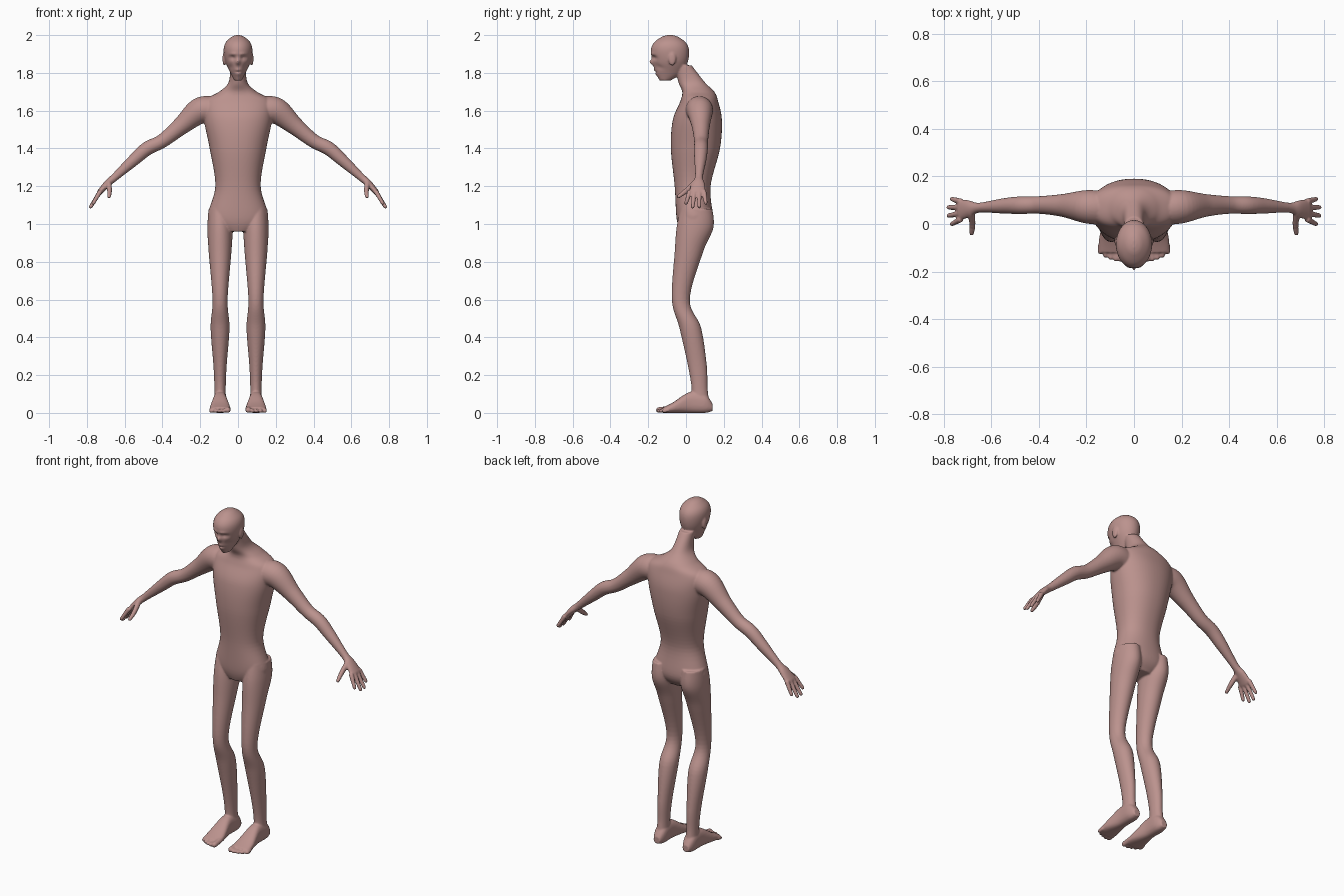
import bpy, bmesh, math
from mathutils import Matrix, Vector

if "Cube" in bpy.data.objects:
    bpy.data.objects.remove(bpy.data.objects["Cube"], do_unlink=True)

skin = bpy.data.materials.new("pinkish_skin")
skin.use_nodes = True
skin_colour = (0.5, 0.29, 0.27, 1)
skin.diffuse_color = skin_colour
skin.node_tree.nodes["Principled BSDF"].inputs["Base Color"].default_value = skin_colour

bm = bmesh.new()


def smooth_rows(rows, steps):
    """Interpolate rows of numbers with a Catmull-Rom spline."""
    result = []
    last = len(rows) - 1
    for i in range(last):
        group = list(zip(rows[max(i - 1, 0)], rows[i], rows[i + 1], rows[min(i + 2, last)]))
        for k in range(steps):
            t = k / steps
            result.append([b + t / 2 * (c - a + t * (2 * a - 5 * b + 4 * c - d
                           + t * (3 * (b - c) + d - a))) for a, b, c, d in group])
    result.append(list(rows[last]))
    return result


def skin_rings(rings):
    """Join rings of points into one closed surface."""
    loops = [[bm.verts.new(point) for point in ring] for ring in rings]
    count = len(loops[0])
    for low, high in zip(loops, loops[1:]):
        for i in range(count):
            j = (i + 1) % count
            bm.faces.new((low[i], low[j], high[j], high[i]))
    bm.faces.new(reversed(loops[0]))
    bm.faces.new(loops[-1])
    return [vert for loop in loops for vert in loop]


def outline(count, power=2):
    """Points around a unit superellipse."""
    points = []
    for i in range(count):
        angle = math.tau * i / count
        points.append([math.copysign(abs(value) ** (2 / power), value)
                       for value in (math.cos(angle), math.sin(angle))])
    return points


def section(at, half, near, far):
    """Cross-section: position on the axis, half width, and its two edges."""
    return at, half, near, far


def loft(rows, centre_x=0, lying=False, power=2, count=48, steps=8):
    """Run a skin through sections stacked along z, or along y when lying."""
    rings = []
    for at, half, near, far in smooth_rows(rows, steps):
        middle, depth = (near + far) / 2, (far - near) / 2
        ring = []
        for c, s in outline(count, power):
            x, other = centre_x + half * c, middle + depth * s
            ring.append((x, at, other) if lying else (x, other, at))
        rings.append(ring)
    return skin_rings(rings)


def tube(rows, side, count=24, steps=8):
    """Rows hold a point, the radius across and the radius through it."""
    rows = smooth_rows(rows, steps)
    centres = [Vector(row[:3]) for row in rows]
    rings = []

    def add_ring(centre, across, through):
        points = [centre + u * across * c + v * through * s for c, s in outline(count)]
        rings.append([(side * p.x, p.y, p.z) for p in points])

    for i, (x, y, z, across, through) in enumerate(rows):
        along = centres[min(i + 1, len(rows) - 1)] - centres[max(i - 1, 0)]
        along.normalize()
        u = Vector((1, 0, 0)) if abs(along.y) > 0.8 else Vector((0, 1, 0))
        u = (u - along * u.dot(along)).normalized()
        v = along.cross(u)
        add_ring(centres[i], across, through)
    # Rounded tip
    for angle in (0.5, 1, 1.3):
        shrink = math.cos(angle)
        add_ring(centres[-1] + along * through * math.sin(angle),
                 across * shrink, through * shrink)
    skin_rings(rings)


def ball(location, scale):
    bmesh.ops.create_uvsphere(bm, u_segments=24, v_segments=16, radius=1,
                              matrix=Matrix.LocRotScale(Vector(location), None, Vector(scale)))


def arm_joint(x, z, radius, wide=1):
    """Arm section; the arm bows backwards around the elbow."""
    bow = 0.08 - 0.18 * (x - 0.4) ** 2
    return x, bow, z, radius * wide, radius


# Torso running up into the neck
loft([section(at=0.96, half=0.08, near=-0.03, far=0.1),
      section(at=1.03, half=0.16, near=-0.05, far=0.14),
      section(at=1.2, half=0.12, near=-0.06, far=0.13),
      section(at=1.4, half=0.15, near=-0.08, far=0.18),
      section(at=1.55, half=0.18, near=-0.07, far=0.19),
      section(at=1.65, half=0.18, near=-0.03, far=0.17),
      section(at=1.7, half=0.1, near=-0.02, far=0.15),
      section(at=1.75, half=0.05, near=-0.04, far=0.1),
      section(at=1.84, half=0.04, near=-0.06, far=0.03)], power=2.2, count=64)

# Head
head = loft([section(at=1.76, half=0.02, near=-0.14, far=-0.08),
             section(at=1.8, half=0.04, near=-0.16, far=-0.02),
             section(at=1.86, half=0.067, near=-0.176, far=0.01),
             section(at=1.92, half=0.076, near=-0.186, far=0.016),
             section(at=1.96, half=0.066, near=-0.17, far=0),
             section(at=1.99, half=0.035, near=-0.13, far=-0.04),
             section(at=2, half=0.01, near=-0.1, far=-0.07)], count=128, steps=16)


def press(x, z, wide, tall, depth):
    """Press a soft, mirrored dent into the face; a negative depth raises it."""
    for vert in head:
        if vert.co.y < -0.09:
            across = (abs(vert.co.x) - x) / wide
            up = (vert.co.z - z) / tall
            vert.co.y += depth * math.exp(-across ** 2 - up ** 2)


# Eye sockets, brows, nose, lips, mouth opening and hollow cheeks
press(x=0.03, z=1.88, wide=0.015, tall=0.01, depth=0.016)
press(x=0.026, z=1.9, wide=0.02, tall=0.007, depth=-0.006)
press(x=0, z=1.857, wide=0.011, tall=0.014, depth=-0.02)
press(x=0, z=1.805, wide=0.018, tall=0.015, depth=-0.01)
press(x=0, z=1.805, wide=0.016, tall=0.005, depth=0.018)
press(x=0.04, z=1.83, wide=0.012, tall=0.014, depth=0.008)

for side in (1, -1):
    # Eye and ear
    ball((side * 0.03, -0.152, 1.878), (0.01, 0.01, 0.008))
    ball((side * 0.073, -0.073, 1.875), (0.009, 0.02, 0.037))

    # Leg
    foot_x = side * 0.095
    loft([section(at=1.08, half=0.06, near=-0.03, far=0.14),
          section(at=0.98, half=0.067, near=-0.05, far=0.145),
          section(at=0.85, half=0.06, near=-0.06, far=0.09),
          section(at=0.6, half=0.04, near=-0.075, far=0.02),
          section(at=0.45, half=0.05, near=-0.035, far=0.08),
          section(at=0.25, half=0.035, near=0.01, far=0.11),
          section(at=0.12, half=0.03, near=0.03, far=0.115),
          section(at=0.03, half=0.034, near=0.02, far=0.13)], foot_x)

    # Foot
    loft([section(at=0.14, half=0.02, near=0.01, far=0.05),
          section(at=0.1, half=0.035, near=0, far=0.1),
          section(at=0.02, half=0.037, near=0, far=0.11),
          section(at=-0.07, half=0.053, near=0, far=0.055),
          section(at=-0.12, half=0.052, near=0, far=0.03)], foot_x, lying=True, power=2.5)

    # Toes, shorter towards the outside
    for i in range(5):
        x = 0.054 + 0.022 * i
        radius = 0.011 if i else 0.015
        tip = radius - 0.16 + 0.002 * i * i
        tube([(x, -0.09, radius * 1.5, radius, radius),
              (x, tip, radius, radius, radius)], side)

    # Arm running into the palm
    tube([arm_joint(x=0.12, z=1.6, radius=0.07),
          arm_joint(x=0.2, z=1.6, radius=0.07),
          arm_joint(x=0.3, z=1.52, radius=0.048),
          arm_joint(x=0.4, z=1.44, radius=0.037),
          arm_joint(x=0.48, z=1.4, radius=0.037),
          arm_joint(x=0.55, z=1.34, radius=0.032),
          arm_joint(x=0.65, z=1.25, radius=0.021),
          arm_joint(x=0.69, z=1.215, radius=0.019, wide=1.8),
          arm_joint(x=0.73, z=1.17, radius=0.015, wide=3)], side, count=40)

    # Fingers, fanned out from the knuckles
    for i in range(4):
        shorter = (i - 1.5) ** 2
        knuckle = (0.728, 0.02 + 0.025 * i, 1.175)
        tip = (0.782 - 0.007 * shorter, 0.035 * i, 1.088 + 0.01 * shorter)
        tube([(*knuckle, 0.013, 0.013), (*tip, 0.01, 0.01)], side)

    # Thumb
    tube([(0.685, 0.05, 1.22, 0.017, 0.015),
          (0.68, 0, 1.175, 0.014, 0.013),
          (0.683, -0.04, 1.145, 0.01, 0.01)], side)

bmesh.ops.recalc_face_normals(bm, faces=bm.faces)
mesh = bpy.data.meshes.new("human_body")
bm.to_mesh(mesh)
bm.free()
mesh.materials.append(skin)
body = bpy.data.objects.new("human_body", mesh)
bpy.context.scene.collection.objects.link(body)

# Fuse the parts into one soft surface
fuse = body.modifiers.new("fuse", "REMESH")
fuse.mode = "VOXEL"
fuse.voxel_size = 0.005
fuse.use_smooth_shade = True
soften = body.modifiers.new("soften", "SMOOTH")
soften.factor = 0.5
soften.iterations = 5
